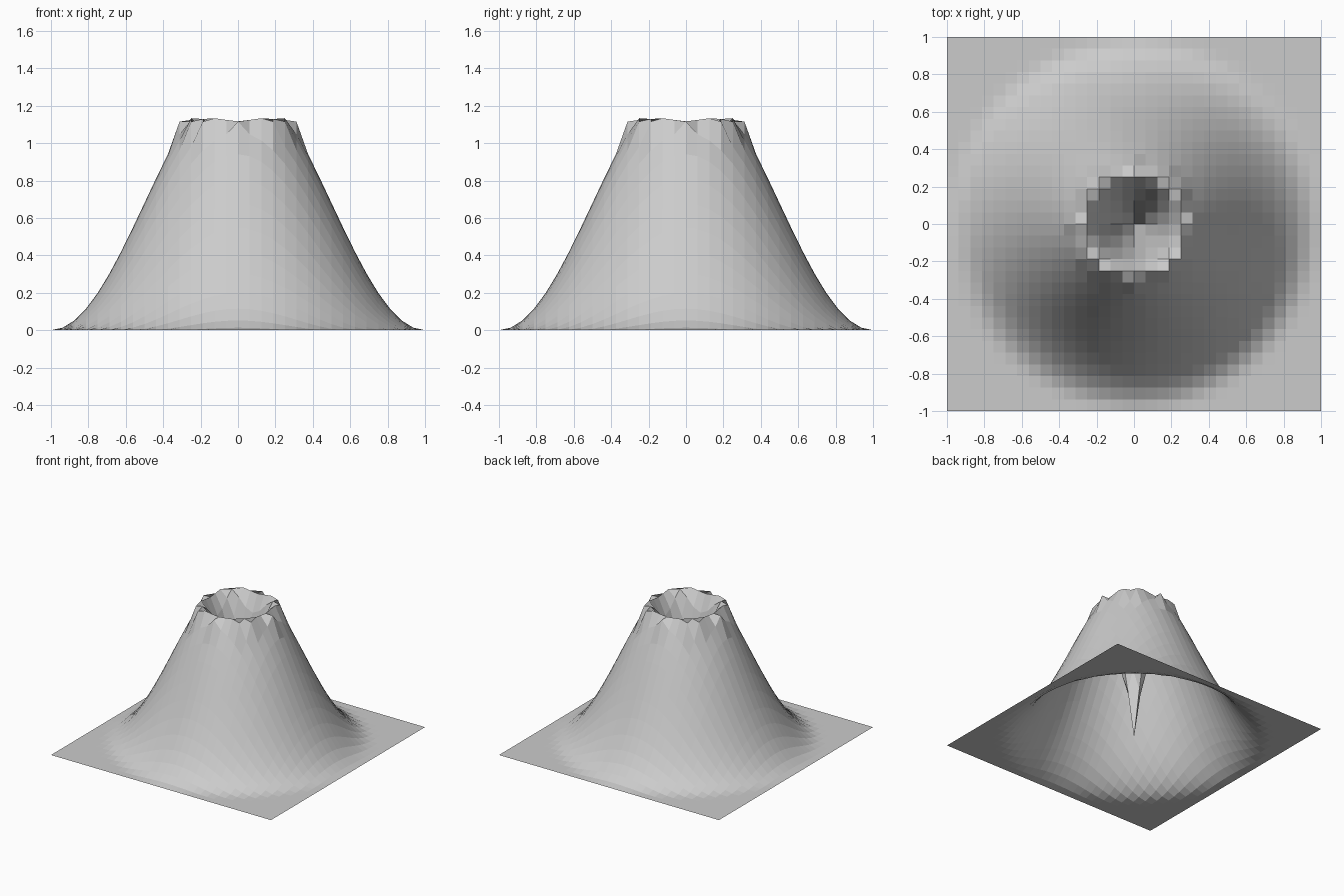
import bpy, bmesh, math

if "Cube" in bpy.data.objects:
    bpy.data.objects.remove(bpy.data.objects["Cube"])

N = 32            # grid cells per side
CRATER = 0.313    # radius where the crater lip ends


def height(r):
    # crater bowl rises steeply from a point, then the cosine slope falls to the plain
    if r < CRATER:
        return 1.133 * math.sin(5.6 * r)
    if r < 1.0:
        return 0.68 * (1 + math.cos(math.pi * r))
    return 0.0


# volcano: flat grid raised by a radial profile
bm = bmesh.new()
bmesh.ops.create_grid(bm, x_segments=N, y_segments=N, size=1.0)
for v in bm.verts:
    v.co.z = height(math.hypot(v.co.x, v.co.y))
mesh = bpy.data.meshes.new("volcano")
bm.to_mesh(mesh)
bm.free()

# plain grey rock
rock = bpy.data.materials.new("grey_rock")
rock.diffuse_color = (0.6, 0.6, 0.6, 1)
rock.use_nodes = True
rock.node_tree.nodes["Principled BSDF"].inputs["Base Color"].default_value = rock.diffuse_color
mesh.materials.append(rock)

volcano = bpy.data.objects.new("volcano", mesh)
bpy.context.collection.objects.link(volcano)
